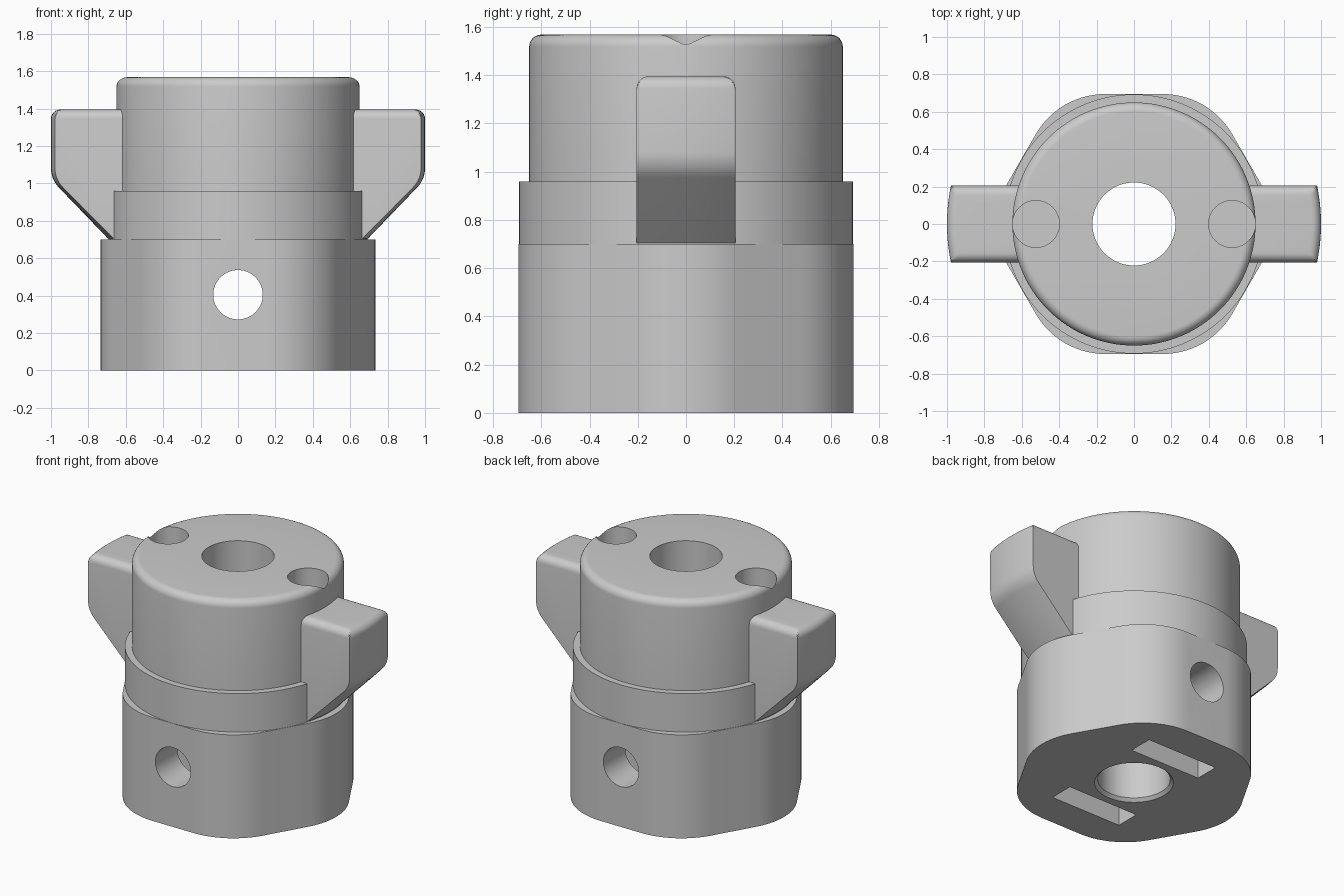
import bpy, bmesh
from math import sin, cos, tan, pi, radians, sqrt
from mathutils import Matrix, Vector

cube = bpy.data.objects.get("Cube")
if cube:
    bpy.data.objects.remove(cube, do_unlink=True)

# Single grey finish
grey = bpy.data.materials.new("plain_grey")
grey.use_nodes = True
colour = (0.6, 0.6, 0.6, 1)
grey.diffuse_color = colour
grey.node_tree.nodes["Principled BSDF"].inputs["Base Color"].default_value = colour


def make_object(name, bm):
    bmesh.ops.recalc_face_normals(bm, faces=bm.faces[:])
    mesh = bpy.data.meshes.new(name)
    bm.to_mesh(mesh)
    bm.free()
    mesh.materials.append(grey)
    obj = bpy.data.objects.new(name, mesh)
    bpy.context.collection.objects.link(obj)
    return obj


def lathe(name, profile, matrix=Matrix(), steps=96):
    """Turn a closed (radius, height) profile about the z axis."""
    bm = bmesh.new()
    verts = [bm.verts.new((r, 0, z)) for r, z in profile]
    edges = [bm.edges.new(pair) for pair in zip(verts, verts[1:])]
    bmesh.ops.spin(bm, geom=verts + edges, cent=(0, 0, 0), axis=(0, 0, 1),
                   angle=2 * pi, steps=steps)
    bmesh.ops.remove_doubles(bm, verts=bm.verts[:], dist=1e-5)
    bm.transform(matrix)
    return make_object(name, bm)


def prism(name, outline, z0, z1):
    """Extrude a flat outline upwards."""
    bm = bmesh.new()
    face = bm.faces.new([bm.verts.new((x, y, z0)) for x, y in outline])
    grown = bmesh.ops.extrude_face_region(bm, geom=[face])["geom"]
    bmesh.ops.translate(bm, vec=(0, 0, z1 - z0),
                        verts=[g for g in grown if isinstance(g, bmesh.types.BMVert)])
    return make_object(name, bm)


def rod(name, radius, length, matrix):
    return lathe(name, [(0, 0), (radius, 0), (radius, length), (0, length)], matrix, 64)


def arc(cx, cy, r, start, end, n):
    angles = [radians(start + (end - start) * i / n) for i in range(n + 1)]
    return [(cx + r * cos(a), cy + r * sin(a)) for a in angles]


def select_only(obj):
    bpy.ops.object.select_all(action='DESELECT')
    obj.select_set(True)
    bpy.context.view_layer.objects.active = obj


def cut(obj, cutters):
    select_only(obj)
    for cutter in cutters:
        mod = obj.modifiers.new("cut", 'BOOLEAN')
        mod.operation = 'DIFFERENCE'
        mod.solver = 'EXACT'
        mod.object = cutter
        bpy.ops.object.modifier_apply(modifier=mod.name)


def smooth(obj):
    select_only(obj)
    bpy.ops.object.shade_smooth_by_angle(angle=radians(30))


# Base: hexagonal block with broad rounded corners
APOTHEM, CORNER, BASE_TOP = 0.695, 0.43, 0.70
reach = (APOTHEM - CORNER) / cos(pi / 6)
outline = []
for k in range(6):
    a = radians(60 * k)
    outline += arc(reach * cos(a), reach * sin(a), CORNER, 60 * k - 30, 60 * k + 30, 14)
base = prism("base", outline, 0, BASE_TOP)

# Collar and drum: one turned part with a rounded top rim
TOP, DRUM, RIM = 1.568, 0.65, 0.05
profile = [(0, BASE_TOP), (0.693, BASE_TOP), (0.693, 0.96), (DRUM, 0.96)]
profile += arc(DRUM - RIM, TOP - RIM, RIM, 0, 90, 8) + [(0, TOP)]
drum = lathe("collar_and_drum", profile, steps=128)

# Cutters: central bore, cross hole, nut slots and top sockets
bore = lathe("bore_cutter", [(0, -0.02), (0.262, -0.02), (0.222, 0.02), (0.222, 2), (0, 2)])
cross = rod("cross_hole_cutter", 0.132, 2,
            Matrix.Translation((0, 1, 0.405)) @ Matrix.Rotation(pi / 2, 4, 'X'))
slots, sockets = [], []
for s in (-1, 1):
    near, far = s * 0.295, s * 0.46
    corners = [(-0.265, near), (0.265, near), (0.265, far), (-0.265, far)]
    slots.append(prism("slot_cutter", corners, -0.1, 0.67))
    sockets.append(rod("socket_cutter", 0.125, 1, Matrix.Translation((s * 0.524, 0, 1.2))))

cut(base, [bore, cross] + slots)
cut(drum, [bore] + sockets)
for cutter in [bore, cross] + slots + sockets:
    bpy.data.objects.remove(cutter, do_unlink=True)

# Arms: a turned wing profile trimmed to a slab, with rounded upper edges
HALF, ARM_TOP, FILLET, BEND = 0.205, 1.395, 0.05, 0.15
elbow = 1.02 + BEND * tan(pi / 8)
wing = [(0.649, BASE_TOP), (0.695, BASE_TOP + 0.005)]
wing += arc(1 - BEND, elbow, BEND, -45, 0, 8)
wing += arc(1 - FILLET, ARM_TOP - FILLET, FILLET, 0, 90, 6) + [(0.649, ARM_TOP)]

flat = HALF - FILLET
side = [flat + FILLET * sin(radians(15 * i)) for i in range(7)]
stations = [-y for y in reversed(side)]
stations += [flat * i / 4 for i in range(-3, 4)] + side


def make_arm(name, sign):
    bm = bmesh.new()
    rows = []
    for y in stations:
        over = max(0, abs(y) - flat)
        ceiling = ARM_TOP - FILLET + sqrt(max(0, FILLET ** 2 - over ** 2))
        rows.append([bm.verts.new((sign * sqrt(r * r - y * y), y, min(z, ceiling)))
                     for r, z in wing])
    n = len(wing)
    for a, b in zip(rows, rows[1:]):
        for i in range(n):
            j = (i + 1) % n
            bm.faces.new((a[i], a[j], b[j], b[i]))
    bm.faces.new(rows[0])
    bm.faces.new(rows[-1])
    return make_object(name, bm)


parts = [base, drum, make_arm("left_arm", 1), make_arm("right_arm", -1)]
for part in parts:
    smooth(part)
